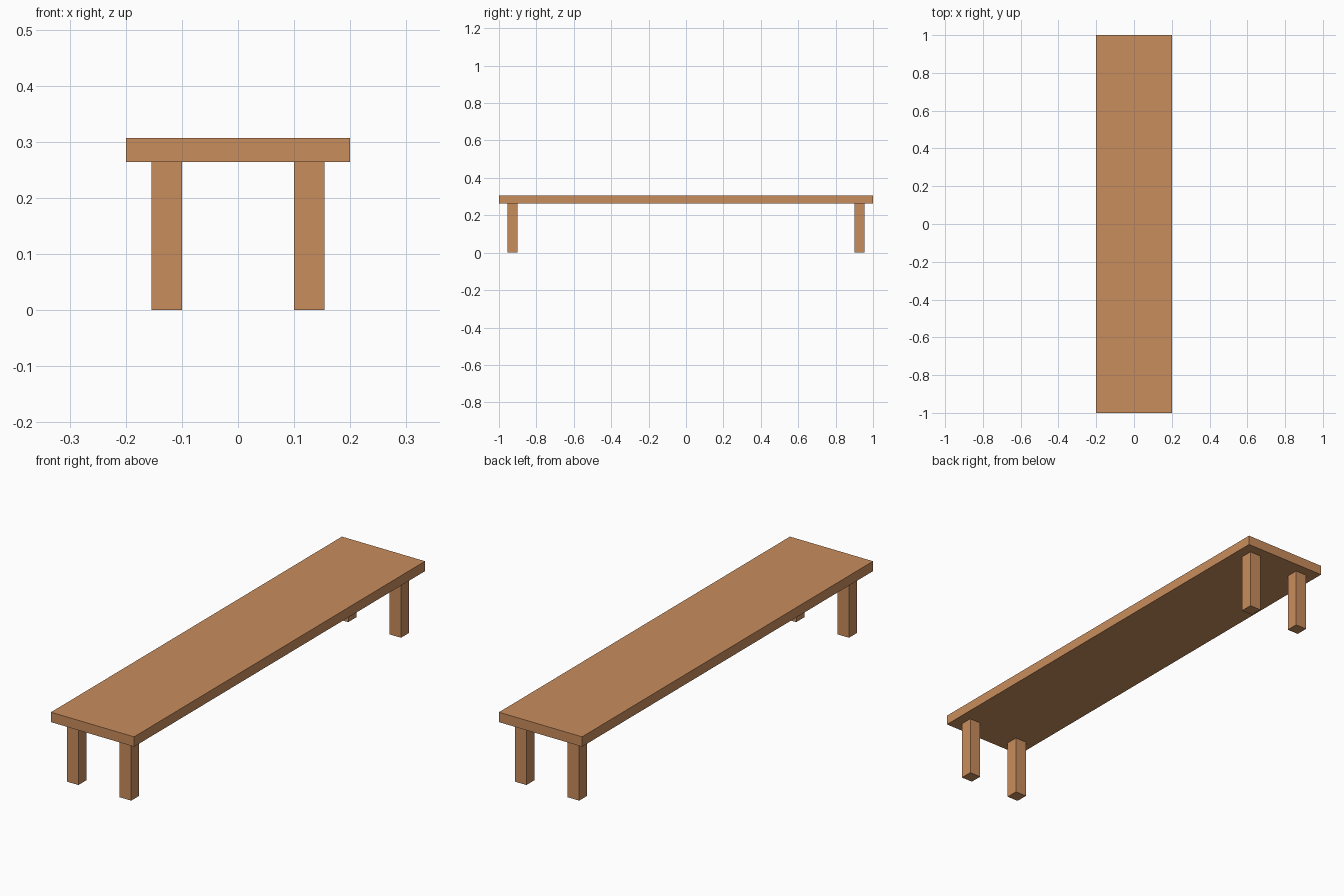
import bpy

if "Cube" in bpy.data.objects:
    bpy.data.objects.remove(bpy.data.objects["Cube"])

TOP, UNDER = 0.307, 0.264      # seat heights
LEG = 0.055                    # leg thickness
LEG_X, LEG_Y = 0.127, 0.9275   # leg centres

wood = bpy.data.materials.new("light brown wood")
wood.diffuse_color = (0.584, 0.266, 0.110, 1.0)
wood.use_nodes = True
wood.node_tree.nodes["Principled BSDF"].inputs["Base Color"].default_value = wood.diffuse_color


def box(name, centre, size):
    bpy.ops.mesh.primitive_cube_add(size=1, location=centre)
    ob = bpy.context.object
    ob.name = name
    ob.scale = size
    bpy.ops.object.transform_apply(location=False, rotation=False, scale=True)
    ob.data.materials.append(wood)
    return ob


# Seat plank
box("seat", (0, 0, (TOP + UNDER) / 2), (0.4, 2.0, TOP - UNDER))

# Four square legs, set in from the corners
for end, sy in (("front", -1), ("back", 1)):
    for side, sx in (("left", -1), ("right", 1)):
        box(f"{end}_{side}_leg", (sx * LEG_X, sy * LEG_Y, UNDER / 2), (LEG, LEG, UNDER))
